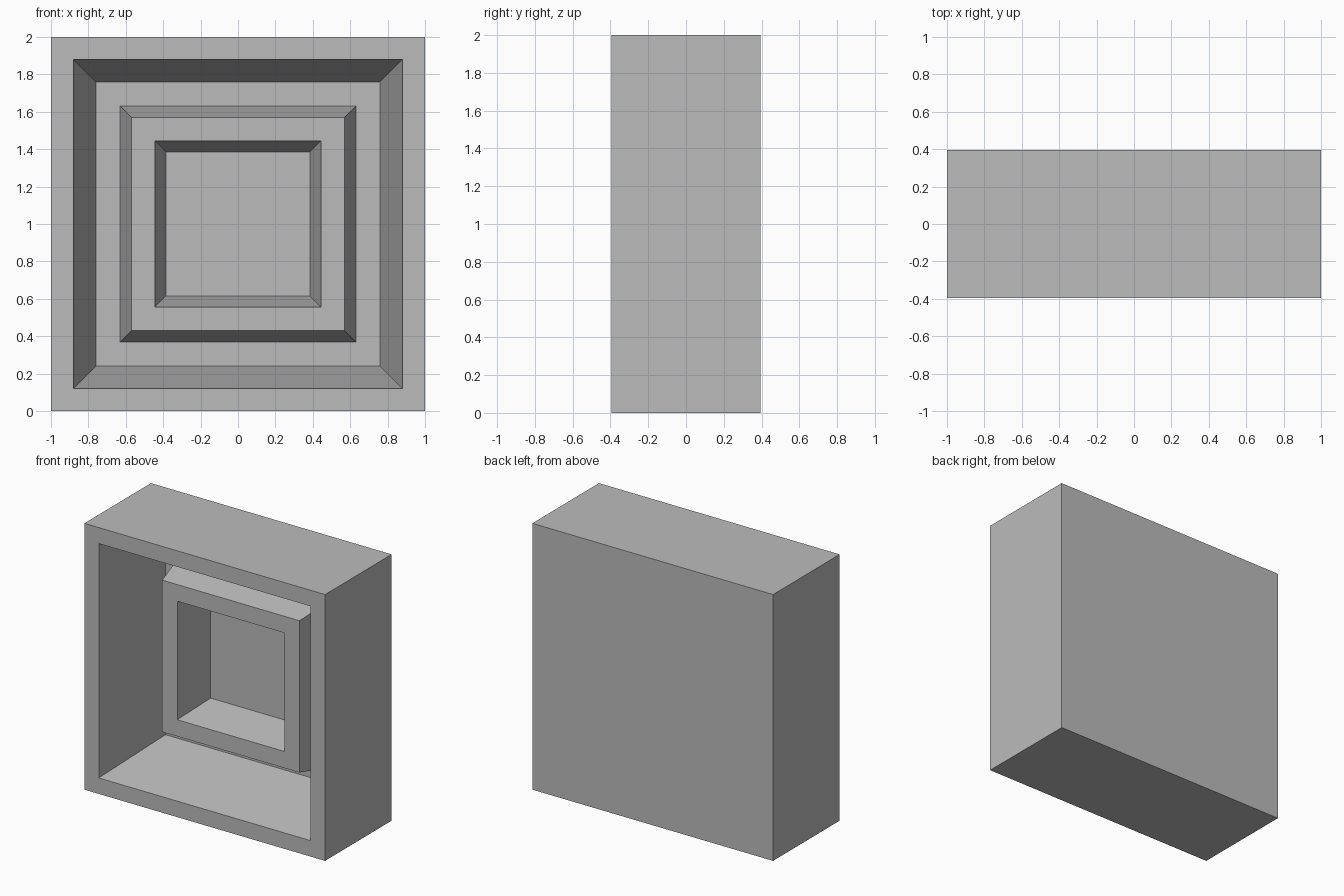
import bpy
import bmesh

default_cube = bpy.data.objects.get("Cube")
if default_cube:
    bpy.data.objects.remove(default_cube, do_unlink=True)

HALF_DEPTH = 0.395
CENTRE_Z = 1.0

# Square steps of the front: half width and depth behind the front plane
STEPS = [
    (0.88, 0.0),    # outer rim
    (0.76, 0.62),   # tapered walls of the large recess
    (0.63, 0.62),   # floor around the raised block
    (0.57, 0.31),   # tapered sides of the raised block
    (0.445, 0.31),  # rim of the raised block
    (0.385, 0.62),  # tapered walls and floor of the small recess
]


def make_material(name, colour):
    mat = bpy.data.materials.new(name)
    mat.use_nodes = True
    mat.diffuse_color = colour
    mat.node_tree.nodes["Principled BSDF"].inputs["Base Color"].default_value = colour
    return mat


def add_step(bm, face, half, depth):
    """Extrude a front face, then resize it to a square at the given depth."""
    face = bmesh.ops.extrude_discrete_faces(bm, faces=[face])["faces"][0]
    for v in face.verts:
        v.co.x = half if v.co.x > 0 else -half
        v.co.z = CENTRE_Z + (half if v.co.z > CENTRE_Z else -half)
        v.co.y = -HALF_DEPTH + depth
    return face


# Solid block
bm = bmesh.new()
bmesh.ops.create_cube(bm, size=2)
for v in bm.verts:
    v.co.y *= HALF_DEPTH
    v.co.z += CENTRE_Z

# Nested recesses and raised square on the front
bm.normal_update()
front = min(bm.faces, key=lambda f: f.normal.y)
for half, depth in STEPS:
    front = add_step(bm, front, half, depth)
bm.normal_update()

mesh = bpy.data.meshes.new("recessed_block")
bm.to_mesh(mesh)
bm.free()
mesh.materials.append(make_material("plain grey", (0.5, 0.5, 0.5, 1)))
block = bpy.data.objects.new("recessed_block", mesh)
bpy.context.collection.objects.link(block)
